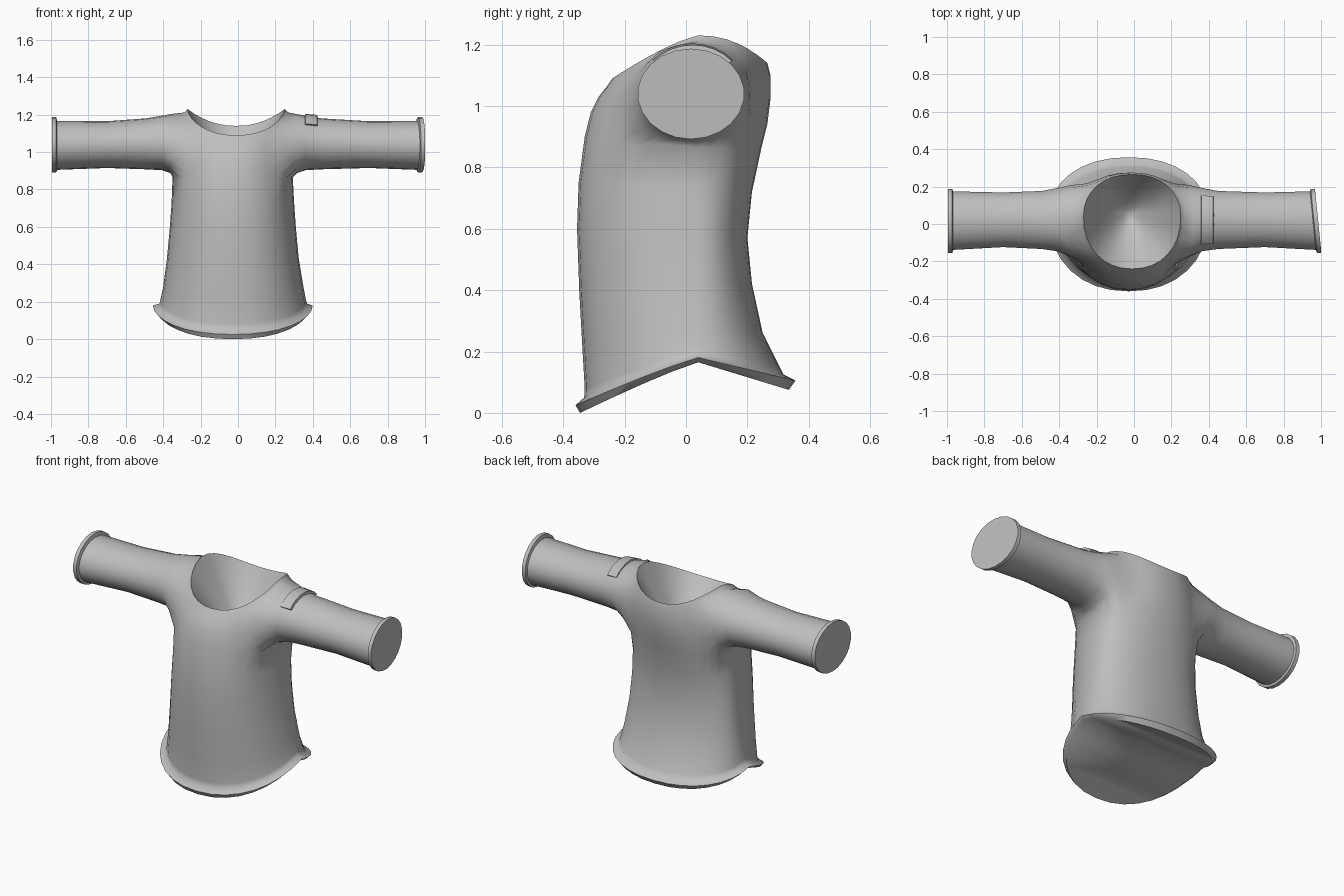
import bpy, bmesh, math

if "Cube" in bpy.data.objects:
    bpy.data.objects.remove(bpy.data.objects["Cube"])

N = 32            # columns around the torso
ARM = 4           # half width of an armhole, in columns
LOW, HIGH = 8, 11  # torso rows that bound the armholes

cloth = bpy.data.materials.new("grey cloth")
cloth.diffuse_color = (0.52, 0.52, 0.52, 1)
cloth.use_nodes = True
cloth.node_tree.nodes["Principled BSDF"].inputs["Base Color"].default_value = cloth.diffuse_color


def finish(name, bm):
    bmesh.ops.recalc_face_normals(bm, faces=bm.faces)
    mesh = bpy.data.meshes.new(name)
    bm.to_mesh(mesh)
    bm.free()
    mesh.materials.append(cloth)
    ob = bpy.data.objects.new(name, mesh)
    bpy.context.collection.objects.link(ob)
    bpy.ops.object.select_all(action='DESELECT')
    ob.select_set(True)
    bpy.context.view_layer.objects.active = ob
    bpy.ops.object.shade_smooth_by_angle(angle=math.radians(60))
    return ob


def bridge(bm, a, b):
    n = len(a)
    for i in range(n):
        bm.faces.new((a[i], a[(i + 1) % n], b[(i + 1) % n], b[i]))


# Torso rows: left x, right x, front y, back y, then z at front, side, back
ROWS = [
    (-.435, .38, -.345, .335, .00, .165, .075),
    (-.455, .40, -.36, .357, .025, .18, .105),
    (-.42, .37, -.332, .318, .05, .19, .125),
    (-.415, .363, -.33, .305, .08, .21, .15),
    (-.40, .35, -.337, .25, .20, .28, .26),
    (-.38, .325, -.348, .215, .40, .43, .42),
    (-.365, .31, -.355, .20, .60, .59, .57),
    (-.355, .30, -.35, .215, .75, .73, .72),
    (-.35, .293, -.33, .245, .90, .865, .86),
    (-.335, .285, -.31, .265, .98, .97, .94),
    (-.32, .28, -.285, .275, 1.03, 1.09, 1.02),
    (-.285, .268, -.257, .275, 1.065, 1.212, 1.10),
    (-.27, .25, -.24, .265, 1.09, 1.23, 1.14),
]

bm = bmesh.new()
rings = []
for row, (xl, xr, yf, yb, zf, zs, zb) in enumerate(ROWS):
    ring = []
    top = max(0, row - LOW) / 4          # collar rows arch over the shoulders
    for k in range(N):
        a = 2 * math.pi * k / N
        c = math.copysign(abs(math.cos(a)) ** .92, math.cos(a))
        s = math.copysign(abs(math.sin(a)) ** .92, math.sin(a))
        x = (xl + xr) / 2 + c * (xr - xl) / 2
        y = .04 + (s * (yb - .04) if s > 0 else s * (.04 - yf))
        power = 1 + top * (1.2 if s > 0 else .3) + (.12 if row < 4 and s < 0 else 0)
        z = zs + abs(s) ** power * ((zb if s > 0 else zf) - zs)
        ring.append(bm.verts.new((x, y, z)))
    rings.append(ring)

# Torso faces, leaving out both armholes
for r in range(len(rings) - 1):
    for k in range(N):
        in_arm = k < ARM or k >= N - ARM or N // 2 - ARM <= k < N // 2 + ARM
        if LOW <= r < HIGH and in_arm:
            continue
        j = (k + 1) % N
        bm.faces.new((rings[r][k], rings[r][j], rings[r + 1][j], rings[r + 1][k]))

# Closed underside, in strips running from side to side
hem, h = rings[0], N // 2
for k in range(-N // 4, N // 4):
    quad = [hem[k % N], hem[(k + 1) % N], hem[(h - k - 1) % N], hem[(h - k) % N]]
    bm.faces.new(list(dict.fromkeys(quad)))

# Hollow of the neck: a bowl sinking from the collar edge
bx, by, bz = -.02, .05, .88
prev = rings[-1]
for f in (.9, .75, .55, .35, .15):
    ring = [bm.verts.new((bx + (v.co.x - bx) * f, by + (v.co.y - by) * f,
                          bz + (v.co.z - bz) * f ** 1.5)) for v in rings[-1]]
    bridge(bm, prev, ring)
    prev = ring
base = bm.verts.new((bx, by, bz))
for k in range(N):
    bm.faces.new((prev[k], prev[(k + 1) % N], base))

# Sleeve rings: x, bottom z, top z, front y, back y, ending in a raised cuff
SLEEVE = [
    (.315, .887, 1.203, -.18, .225),
    (.36, .903, 1.195, -.148, .195),
    (.45, .908, 1.18, -.135, .178),
    (.70, .915, 1.165, -.125, .17),
    (.967, .905, 1.167, -.14, .176),
    (.972, .892, 1.187, -.158, .19),
    (.995, .892, 1.187, -.158, .19),
]
blend = []
for side in (1, -1):
    def at(r, k):
        return rings[r][(k if side > 0 else N // 2 - k) % N]

    # Armhole edge, running front to back below and back to front above
    loop = [at(LOW, k) for k in range(-ARM, ARM + 1)]
    loop += [at(r, ARM) for r in range(LOW + 1, HIGH)]
    loop += [at(HIGH, k) for k in range(ARM, -ARM - 1, -1)]
    loop += [at(r, -ARM) for r in range(HIGH - 1, LOW, -1)]
    n = len(loop)
    blend += [v for j, v in enumerate(loop) if 6 < j < 13 or j > 17 or j < 2]
    for i, (x, z0, z1, y0, y1) in enumerate(SLEEVE):
        if side < 0 and i < 3:
            x += .045
        ring = []
        for j in range(n):
            a = -math.pi / 2 + 2 * math.pi * (j - ARM) / n
            y = (y0 + y1) / 2 + math.cos(a) * (y1 - y0) / 2
            z = (z0 + z1) / 2 + math.sin(a) * (z1 - z0) / 2
            tilt = -.1 * (y - .015) - .01 if side > 0 and i > 3 else 0
            ring.append(bm.verts.new((side * min(1, x + tilt), y, z)))
        if i == 0:
            blend += [v for j, v in enumerate(ring) if 6 < j < 13 or j > 17 or j < 2]
        bridge(bm, loop, ring)
        loop = ring
    bm.faces.new(loop)  # flat sleeve end

# Remove unused armhole vertices and ease the shoulder transitions
bmesh.ops.delete(bm, geom=[v for v in bm.verts if not v.link_faces], context='VERTS')
for _ in range(3):
    bmesh.ops.smooth_vert(bm, verts=blend, factor=.5,
                          use_axis_x=True, use_axis_y=True, use_axis_z=True)
finish("shirt", bm)

# Small strap curving over one shoulder
bm = bmesh.new()
prev = first = None
for i in range(9):
    a = math.radians(42 + 96 * i / 8)
    sec = []
    for x, off in ((.355, -.01), (.36, .016), (.423, .011), (.428, -.012)):
        sec.append(bm.verts.new((x, .022 + math.cos(a) * (.16 + off),
                                 1.043 + math.sin(a) * (.145 + off))))
    if prev:
        bridge(bm, prev, sec)
    else:
        first = sec
    prev = sec
bm.faces.new(first)
bm.faces.new(prev)
finish("shoulder_strap", bm)
